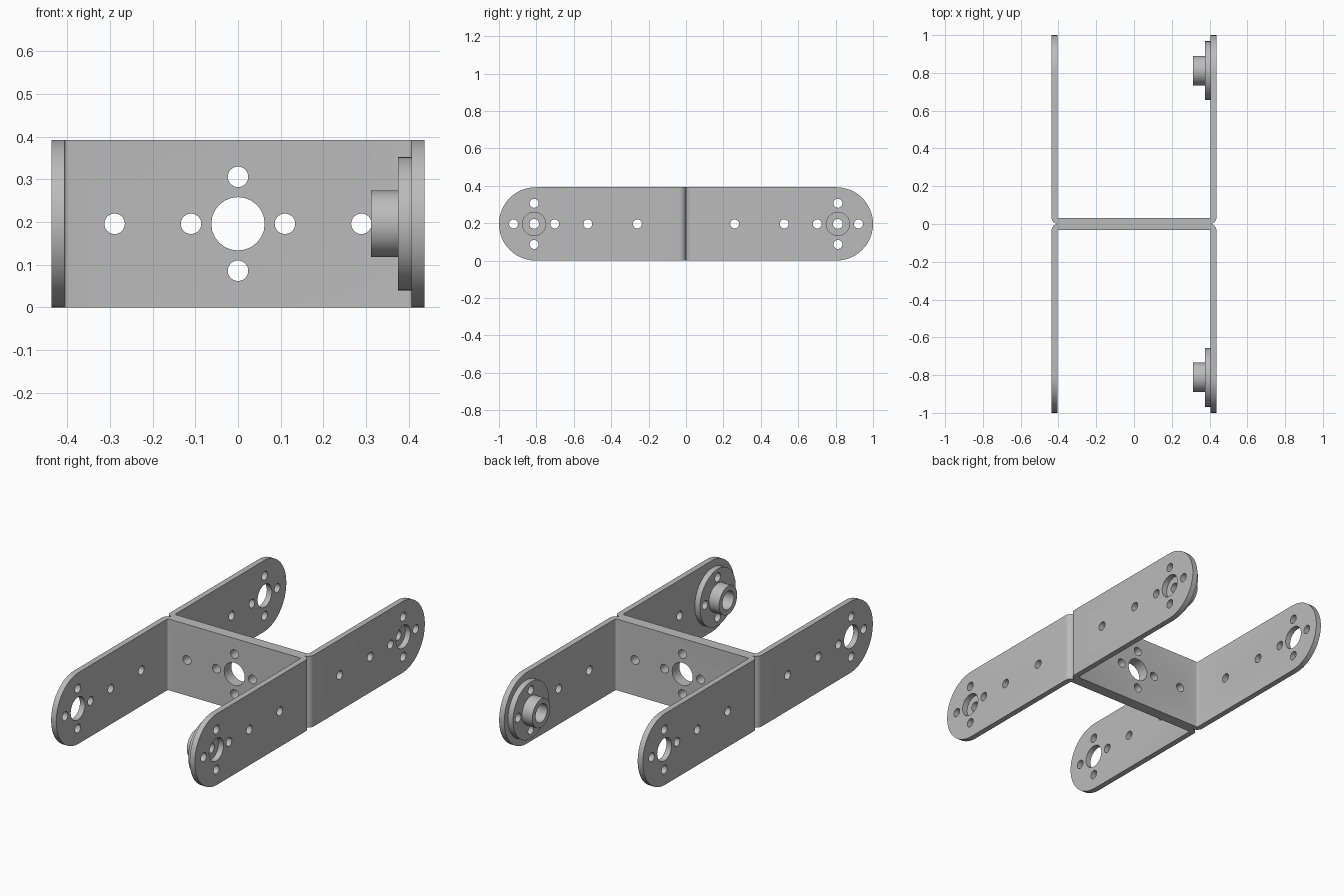
import bpy, bmesh
from math import cos, sin, pi, radians
from mathutils import Matrix, Vector

if "Cube" in bpy.data.objects:
    bpy.data.objects.remove(bpy.data.objects["Cube"])

HEIGHT, HALF_W, THICK = 0.392, 0.437, 0.031
MID = HEIGHT / 2
HUB_Y = 0.812                 # centre of the pivot holes
BIG_R, SMALL_R, RING = 0.0625, 0.024, 0.11

metal = bpy.data.materials.new("grey metal")
metal.use_nodes = True
grey = (0.5, 0.5, 0.5, 1)
metal.diffuse_color = grey
metal.node_tree.nodes["Principled BSDF"].inputs["Base Color"].default_value = grey


def make_object(name, bm):
    bmesh.ops.recalc_face_normals(bm, faces=bm.faces)
    mesh = bpy.data.meshes.new(name)
    bm.to_mesh(mesh)
    bm.free()
    mesh.materials.append(metal)
    obj = bpy.data.objects.new(name, mesh)
    bpy.context.collection.objects.link(obj)
    return obj


def prism(points, along):
    bm = bmesh.new()
    face = bm.faces.new([bm.verts.new(p) for p in points])
    new = bmesh.ops.extrude_face_region(bm, geom=[face])["geom"]
    bmesh.ops.translate(bm, vec=along, verts=[v for v in new if isinstance(v, bmesh.types.BMVert)])
    return bm


def arc(cx, cy, r, start, end, steps):
    angles = [radians(start + (end - start) * i / steps) for i in range(steps + 1)]
    return [(cx + r * cos(a), cy + r * sin(a)) for a in angles]


def drills(holes, axis):
    """Cylinders through the part along one axis; holes are (centre, radius)."""
    bm = bmesh.new()
    turn = Matrix.Rotation(pi / 2, 4, "Y" if axis == "X" else "X")
    for centre, r in holes:
        bmesh.ops.create_cone(bm, cap_ends=True, segments=24, radius1=r, radius2=r,
                              depth=1.2 if axis == "X" else 0.3,
                              matrix=Matrix.Translation(centre) @ turn)
    return make_object("drill_cutter", bm)


def boolean(obj, cutter, operation):
    mod = obj.modifiers.new("cut", "BOOLEAN")
    mod.operation, mod.object, mod.solver = operation, cutter, "EXACT"
    bpy.context.view_layer.objects.active = obj
    bpy.ops.object.modifier_apply(modifier=mod.name)
    bpy.data.objects.remove(cutter)


def smooth(obj):
    bpy.ops.object.select_all(action="DESELECT")
    obj.select_set(True)
    bpy.context.view_layer.objects.active = obj
    bpy.ops.object.shade_smooth_by_angle(angle=radians(30))


def ring_of_holes(centre, u):
    c, up, across = Vector(centre), Vector((0, 0, RING)), Vector(u) * RING
    return [(c + d, SMALL_R) for d in (up, -up, across, -across)]


def bracket(name, side):
    # bent U strip seen from above, right half then its mirror
    bend_out, bend_in = 0.036, 0.006
    outer = arc(HALF_W - bend_out, bend_out, bend_out, -90, 0, 8) + [(HALF_W, 1)]
    inner = [(HALF_W - THICK, 1)] + arc(HALF_W - THICK - bend_in, THICK + bend_in, bend_in, 0, -90, 4)
    half = outer + inner
    outline = half + [(-x, y) for x, y in reversed(half)]
    obj = make_object(name, prism([(x, y * side, 0) for x, y in outline], (0, 0, HEIGHT)))

    # round the arm ends
    end = arc(1 - MID, MID, MID, -90, 90, 24)
    profile = [(-0.2, -0.0)] + end + [(-0.2, HEIGHT)]
    boolean(obj, make_object("end_cutter", prism([(-0.6, y * side, z) for y, z in profile],
                                                 (1.2, 0, 0))), "INTERSECT")

    # holes through both arms
    hub = (0, HUB_Y * side, MID)
    holes = [(hub, BIG_R)] + ring_of_holes(hub, (0, 1, 0))
    holes += [((0, y * side, MID), SMALL_R) for y in (0.26, 0.525)]
    boolean(obj, drills(holes, "X"), "DIFFERENCE")

    # holes through the web
    mid = (0, 0, MID)
    holes = [(mid, BIG_R)] + ring_of_holes(mid, (1, 0, 0))
    holes += [((x, 0, MID), SMALL_R) for x in (-0.289, 0.289)]
    boolean(obj, drills(holes, "Y"), "DIFFERENCE")
    smooth(obj)


def horn(name, side):
    # stepped disc with a hollow hub, turned about the x axis
    face, step, tip = HALF_W - THICK, 0.375, 0.312
    profile = [(face, 0.026), (face, 0.156), (step, 0.156), (step, 0.078),
               (tip, 0.078), (tip, 0.05), (step, 0.05), (step, 0.026)]
    centre = Vector((0, HUB_Y * side, MID))
    bm = bmesh.new()
    verts = [bm.verts.new(centre + Vector((x, 0, r))) for x, r in profile]
    edges = [bm.edges.new((verts[i - 1], verts[i])) for i in range(len(verts))]
    bmesh.ops.spin(bm, geom=verts + edges, cent=centre, axis=(1, 0, 0), angle=2 * pi,
                   steps=48, use_merge=True)
    bmesh.ops.remove_doubles(bm, verts=bm.verts, dist=0.0001)
    obj = make_object(name, bm)
    boolean(obj, drills(ring_of_holes(centre, (0, 1, 0)), "X"), "DIFFERENCE")
    smooth(obj)


for place, side in (("front", -1), ("back", 1)):
    bracket(place + "_bracket", side)
    horn(place + "_servo_horn", side)
